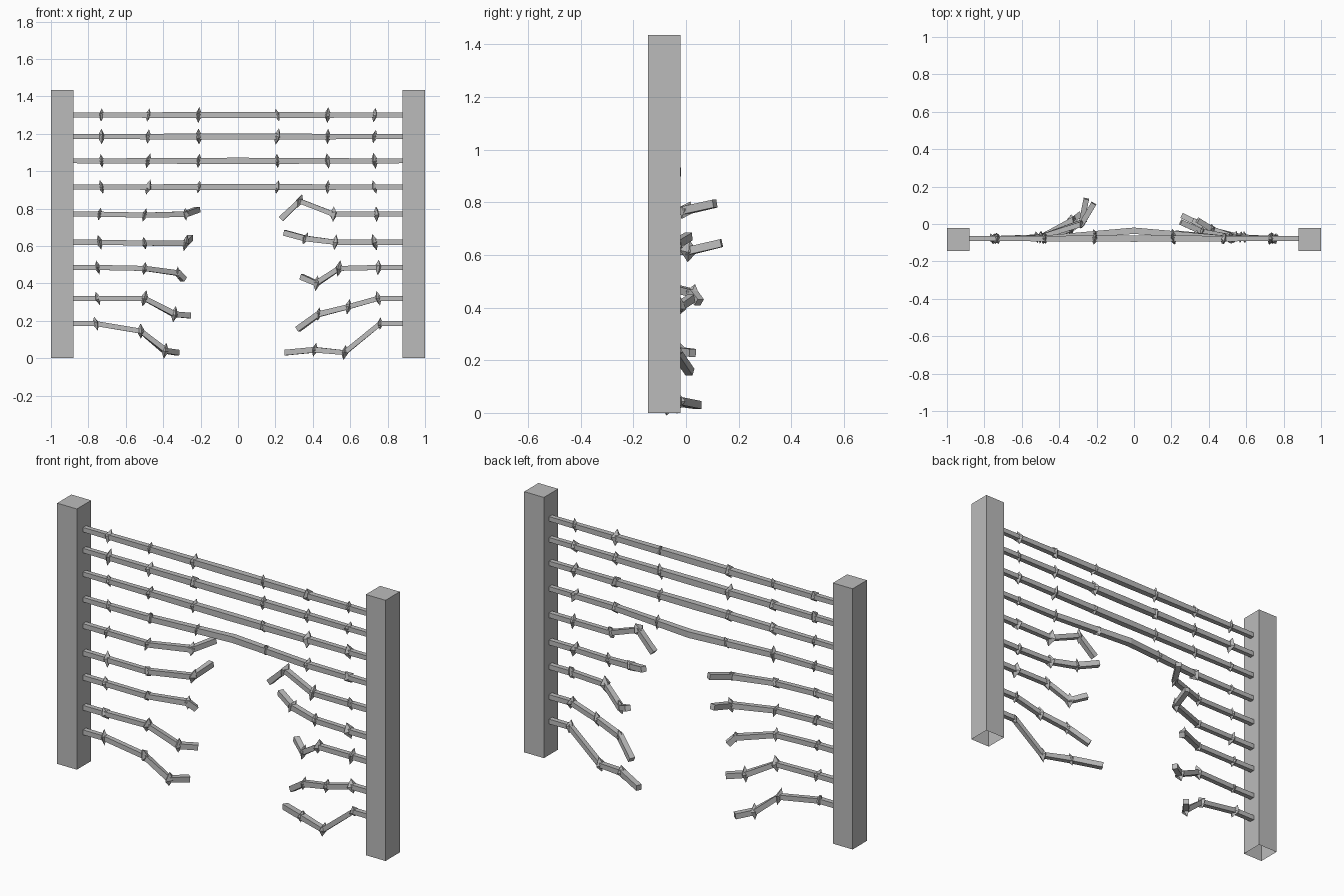
import bpy, bmesh, math, random
from mathutils import Vector, Matrix, Euler

random.seed(4)
if "Cube" in bpy.data.objects:
    bpy.data.objects.remove(bpy.data.objects["Cube"])

grey = bpy.data.materials.new("plain grey")
grey.use_nodes = True
grey.diffuse_color = (0.5, 0.5, 0.5, 1)
grey.node_tree.nodes["Principled BSDF"].inputs["Base Color"].default_value = grey.diffuse_color

WIRE_Y = -0.078
POST_FACE = 0.88


def make_object(name, bm):
    bmesh.ops.recalc_face_normals(bm, faces=bm.faces)
    mesh = bpy.data.meshes.new(name)
    bm.to_mesh(mesh)
    bm.free()
    mesh.materials.append(grey)
    obj = bpy.data.objects.new(name, mesh)
    bpy.context.collection.objects.link(obj)
    return obj


def make_post(name, side):
    """Square post, open underneath."""
    bm = bmesh.new()
    bmesh.ops.create_cube(bm, size=1)
    bmesh.ops.scale(bm, vec=(0.12, 0.124, 1.435), verts=bm.verts)
    bmesh.ops.translate(bm, vec=(side * 0.94, -0.083, 0.7175), verts=bm.verts)
    make_object(name, bm)
    mesh = bpy.data.objects[name].data
    bm = bmesh.new()
    bm.from_mesh(mesh)
    bottom = [f for f in bm.faces if f.normal.z < -0.9]
    bmesh.ops.delete(bm, geom=bottom, context='FACES_ONLY')
    bm.to_mesh(mesh)
    bm.free()


def make_wire(name, path, widths):
    """Square section swept along a path, mitred at the bends."""
    bm = bmesh.new()
    pts = [Vector(p) for p in path]
    rings = []
    for i, p in enumerate(pts):
        back = (p - pts[max(i - 1, 0)]).normalized()
        ahead = (pts[min(i + 1, len(pts) - 1)] - p).normalized()
        tangent = (back + ahead).normalized()
        across = tangent.cross(Vector((0, 0, 1))).normalized()
        up = across.cross(tangent)
        h = widths[i] / 2
        rings.append([bm.verts.new(p + across * a * h + up * b * h)
                      for a, b in ((-1, -1), (1, -1), (1, 1), (-1, 1))])
    for r, s in zip(rings, rings[1:]):
        for k in range(4):
            n = (k + 1) % 4
            bm.faces.new((r[k], r[n], s[n], s[k]))
    bm.faces.new(rings[0])
    bm.faces.new(rings[-1])
    make_object(name, bm)


def make_barbs(name, points):
    """Irregular pointed octahedra wrapped round the wire."""
    bm = bmesh.new()
    for p in points:
        size = random.uniform(0.85, 1.1)
        shape = Matrix.Diagonal((0.02 * size, 0.032 * size, 0.042 * size, 1))
        turn = Euler((random.uniform(-0.5, 0.5), random.uniform(-0.25, 0.25),
                      random.uniform(-0.4, 0.4))).to_matrix().to_4x4()
        bmesh.ops.create_uvsphere(bm, u_segments=4, v_segments=2, radius=1,
                                  matrix=Matrix.Translation(p) @ turn @ shape)
    make_object(name, bm)


make_post("right_post", -1)
make_post("left_post", 1)

# Unbroken upper wires; the lowest one bows backwards
for n, (z, bow) in enumerate(((1.3, 0), (1.185, 0), (1.055, 0), (0.915, 0.042))):
    xs = (-POST_FACE, -0.73, -0.48, -0.21, 0, 0.21, 0.48, 0.73, POST_FACE)
    path = [(x, WIRE_Y + bow * max(0, 1 - abs(x) / 0.5), z) for x in xs]
    make_wire(f"whole_wire_{n + 1}", path, [0.034 - 0.01 * abs(x) for x in xs])
    make_barbs(f"whole_wire_barbs_{n + 1}",
               [p for p in path[1:-1] if p[0] != 0])

# Broken lower wires: bend points (x, y, z) from the post to the loose end
right_wires = [
    [(-0.74, WIRE_Y, 0.77), (-0.5, -0.07, 0.765), (-0.28, 0, 0.77), (-0.215, 0.11, 0.795)],
    [(-0.74, WIRE_Y, 0.62), (-0.5, -0.07, 0.615), (-0.28, 0.01, 0.615), (-0.255, 0.135, 0.645)],
    [(-0.75, WIRE_Y, 0.485), (-0.5, -0.07, 0.48), (-0.32, 0.025, 0.455), (-0.29, 0.05, 0.42)],
    [(-0.75, WIRE_Y, 0.32), (-0.5, -0.07, 0.32), (-0.34, -0.03, 0.235), (-0.26, 0.025, 0.228)],
    [(-0.76, WIRE_Y, 0.185), (-0.52, -0.07, 0.145), (-0.39, -0.04, 0.04), (-0.325, 0.04, 0.03)],
]
left_wires = [
    [(0.74, WIRE_Y, 0.77), (0.51, WIRE_Y, 0.77), (0.33, -0.06, 0.84), (0.23, -0.05, 0.745)],
    [(0.73, WIRE_Y, 0.62), (0.52, -0.07, 0.62), (0.36, -0.04, 0.64), (0.25, 0.01, 0.67)],
    [(0.75, WIRE_Y, 0.485), (0.54, -0.07, 0.48), (0.42, -0.03, 0.4), (0.34, 0.02, 0.435)],
    [(0.75, WIRE_Y, 0.32), (0.59, -0.07, 0.275), (0.43, -0.04, 0.235), (0.32, 0.015, 0.155)],
    [(0.76, WIRE_Y, 0.185), (0.57, -0.07, 0.03), (0.41, -0.03, 0.045), (0.255, 0.045, 0.03)],
]
for label, side, wires in (("right", -1, right_wires), ("left", 1, left_wires)):
    for n, bends in enumerate(wires):
        start = (side * POST_FACE, WIRE_Y, bends[0][2])
        path = [start] + bends
        make_wire(f"{label}_broken_wire_{n + 1}", path, [0.027] * 3 + [0.03] * 2)
        make_barbs(f"{label}_broken_wire_barbs_{n + 1}", bends[:-1])
